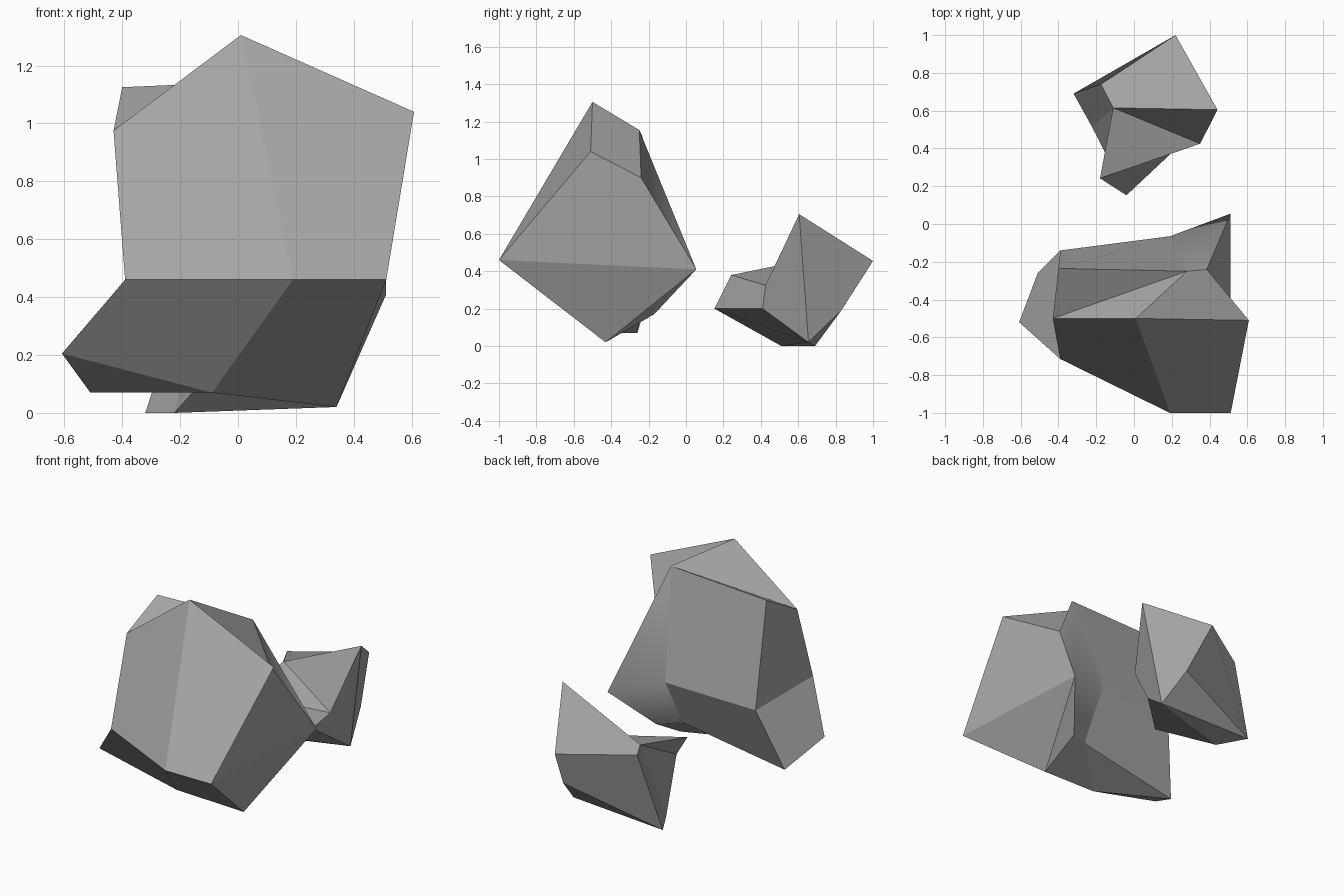
import bpy
import bmesh
from mathutils import Vector

default_cube = bpy.data.objects.get("Cube")
if default_cube:
    bpy.data.objects.remove(default_cube, do_unlink=True)


def flat_colour(name, grey):
    colour = (grey, grey, grey, 1.0)
    material = bpy.data.materials.new(name)
    material.use_nodes = True
    material.diffuse_color = colour
    shader = material.node_tree.nodes["Principled BSDF"]
    shader.inputs["Base Color"].default_value = colour
    shader.inputs["Roughness"].default_value = 0.9
    return material


def chiselled_rock(name, corners, facets, material, soft_edges=()):
    """Build a faceted rock; each facet is a word of corner letters."""
    bm = bmesh.new()
    points = {key: bm.verts.new(Vector(co)) for key, co in corners.items()}
    for facet in facets.split():
        bm.faces.new([points[letter] for letter in facet])
    bmesh.ops.recalc_face_normals(bm, faces=bm.faces[:])
    # Crisp facets, apart from the listed worn edges
    for face in bm.faces:
        face.smooth = True
    for edge in bm.edges:
        edge.smooth = False
    for start, end in soft_edges:
        bm.edges.get((points[start], points[end])).smooth = True
    mesh = bpy.data.meshes.new(name)
    bm.to_mesh(mesh)
    bm.free()
    mesh.materials.append(material)
    rock = bpy.data.objects.new(name, mesh)
    bpy.context.collection.objects.link(rock)
    return rock


stone = flat_colour("stone grey", 0.385)

# Large rock: crown, waist ring and undercut base
large_corners = {
    "A": (0.01, -0.50, 1.305), "B": (0.608, -0.51, 1.04),
    "F": (-0.43, -0.50, 0.975), "G": (0.385, -0.24, 0.90),
    "H": (0.28, -0.25, 1.155), "I": (-0.40, -0.235, 1.125),
    "C": (0.512, -1.0, 0.46), "D": (0.19, -1.0, 0.46),
    "E": (-0.39, -0.715, 0.46), "J": (-0.39, -0.14, 0.46),
    "K": (0.19, -0.065, 0.51), "L": (0.512, 0.055, 0.41),
    "N": (-0.608, -0.52, 0.205), "P": (-0.51, -0.26, 0.07),
    "Q": (-0.09, -0.49, 0.07), "O": (0.34, -0.43, 0.02),
    "R": (0.33, -0.17, 0.17), "T": (0.19, -0.24, 0.19),
}
large_facets = (
    "AFED ABCD AFH FIH AHGB EFIJ IJKH HKLG GLCB "
    "EDQN DCOQ CLO LRO NQP QTP ENPJ JPTK KTRL OQTR"
)
chiselled_rock("large_rock", large_corners, large_facets, stone, ["KL"])

# Small rock: raised ridge, pointed nose and narrow base
small_corners = {
    "a": (0.22, 1.0, 0.455), "b": (0.442, 0.605, 0.705),
    "c": (0.35, 0.425, 0.325), "e": (-0.04, 0.152, 0.20),
    "f": (-0.18, 0.242, 0.38), "u": (0.235, 0.41, 0.20),
    "h": (-0.32, 0.69, 0.0), "k": (-0.22, 0.51, 0.0),
    "i": (-0.175, 0.74, 0.455), "j": (-0.11, 0.615, 0.455),
    "v": (0.28, 0.83, 0.19), "w": (0.33, 0.655, 0.02),
}
small_facets = "abji bcj cfj fcue euwk kwh wvh aihv jihk fje jke abwv bcuw"
chiselled_rock("small_rock", small_corners, small_facets, stone)
